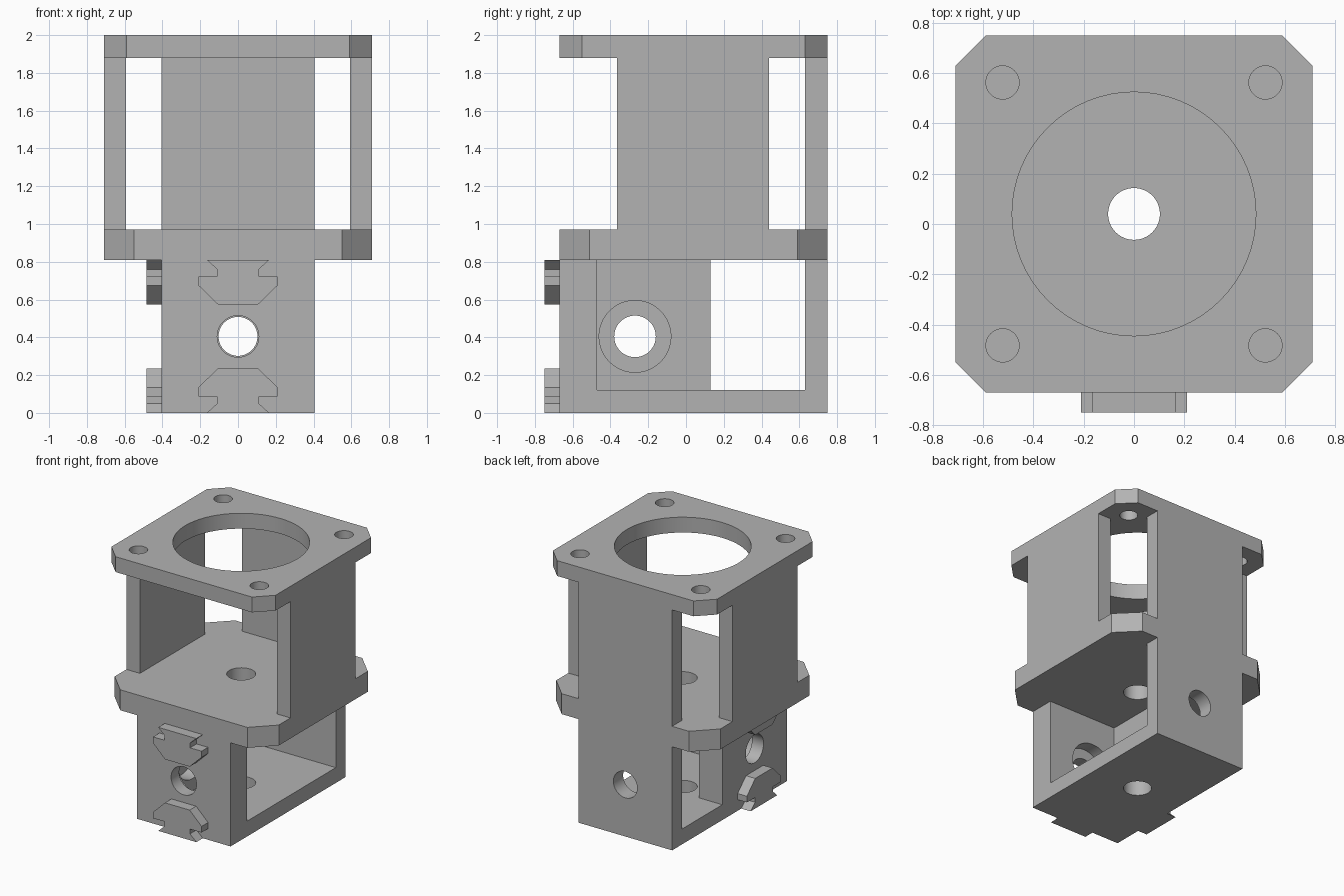
import bpy
import bmesh
import math
from mathutils import Matrix, Vector

cube = bpy.data.objects.get("Cube")
if cube:
    bpy.data.objects.remove(cube, do_unlink=True)

grey = bpy.data.materials.new("plain grey")
grey.use_nodes = True
colour = (0.45, 0.45, 0.45, 1)
grey.diffuse_color = colour
grey.node_tree.nodes["Principled BSDF"].inputs["Base Color"].default_value = colour

MID_Y = 0.04      # centre line of the square plates
HALF = 0.71       # half width of the plates
CORE = 0.405      # half width of the lower box
BACK = 0.75
FRONT = -0.67
DECK = 0.81       # underside of the middle plate


def add_object(name, bm):
    bmesh.ops.recalc_face_normals(bm, faces=bm.faces)
    mesh = bpy.data.meshes.new(name)
    bm.to_mesh(mesh)
    bm.free()
    mesh.materials.append(grey)
    obj = bpy.data.objects.new(name, mesh)
    bpy.context.collection.objects.link(obj)
    return obj


def prism(name, outline, depth, matrix=Matrix()):
    """Extrude a flat outline along local z, then place it."""
    bm = bmesh.new()
    face = bm.faces.new([bm.verts.new((u, v, 0)) for u, v in outline])
    side = bmesh.ops.extrude_face_region(bm, geom=[face])["geom"]
    moved = [g for g in side if isinstance(g, bmesh.types.BMVert)]
    bmesh.ops.translate(bm, verts=moved, vec=(0, 0, depth))
    bm.transform(matrix)
    return add_object(name, bm)


def box(name, x0, x1, y0, y1, z0, z1):
    return prism(name, [(x0, y0), (x1, y0), (x1, y1), (x0, y1)], z1 - z0,
                 Matrix.Translation((0, 0, z0)))


def plate(name, chamfer, z0, z1):
    a, b = HALF, HALF - chamfer
    corners = [(b, -a), (a, -b), (a, b), (b, a), (-b, a), (-a, b), (-a, -b), (-b, -a)]
    return prism(name, corners, z1 - z0, Matrix.Translation((0, MID_Y, z0)))


def drill(radius, start, end):
    """Cylindrical cutter between two points."""
    start, end = Vector(start), Vector(end)
    axis = end - start
    turn = axis.to_track_quat("Z", "Y").to_matrix().to_4x4()
    bm = bmesh.new()
    bmesh.ops.create_cone(bm, cap_ends=True, segments=64, radius1=radius, radius2=radius,
                          depth=axis.length,
                          matrix=Matrix.Translation((start + end) / 2) @ turn)
    cutter = add_object("drill_cutter", bm)
    cutter.hide_render = True
    return cutter


def combine(target, other, operation):
    mod = target.modifiers.new(operation.lower(), "BOOLEAN")
    mod.operation = operation
    mod.solver = "EXACT"
    mod.object = other
    bpy.context.view_layer.objects.active = target
    bpy.ops.object.modifier_apply(modifier=mod.name)
    bpy.data.objects.remove(other, do_unlink=True)


# Housing: plates and walls fused into one body
housing = box("housing", -CORE, CORE, FRONT, BACK, 0, 0.12)
walls = [
    box("back_wall", -CORE, CORE, 0.63, BACK, 0, 2),
    box("front_wall", -CORE, CORE, FRONT, -0.47, 0, 0.9),
    box("lower_side_wall", -CORE, -0.205, FRONT, 0.13, 0, 0.9),
    plate("middle_plate", 0.16, DECK, 0.97),
    plate("top_plate", 0.12, 1.88, 2),
]
for s in (-1, 1):
    x0, x1 = sorted((s * 0.593, s * HALF))
    walls.append(box("upper_side_wall", x0, x1, -0.365, 0.44, 0.9, 1.95))
for wall in walls:
    combine(housing, wall, "UNION")

# Holes: shaft, motor opening, screws and side ports
hole_z = DECK / 2
port_y = -0.27
cutters = [
    drill(0.103, (0, MID_Y, -0.1), (0, MID_Y, 1.1)),
    drill(0.485, (0, MID_Y, 1.8), (0, MID_Y, 2.1)),
    drill(0.11, (0, -0.8, hole_z), (0, -0.4, hole_z)),
    drill(0.19, (0, -0.57, hole_z), (0, -0.4, hole_z)),
    drill(0.103, (0, 0.5, hole_z), (0, 0.9, hole_z)),
    drill(0.11, (-0.5, port_y, hole_z), (-0.1, port_y, hole_z)),
    drill(0.19, (-0.305, port_y, hole_z), (-0.1, port_y, hole_z)),
]
for x in (-0.523, 0.523):
    for y in (-0.523, 0.523):
        cutters.append(drill(0.066, (x, MID_Y + y, 1.8), (x, MID_Y + y, 2.1)))
for cutter in cutters:
    combine(housing, cutter, "DIFFERENCE")

# Rail keys: mirrored upper and lower pairs on the front and one side
half_key = [(0.165, 0), (0.11, 0.05), (0.11, 0.087), (0.21, 0.087), (0.21, 0.135), (0.107, 0.235)]
key = half_key + [(-u, v) for u, v in reversed(half_key)]
upright = Matrix.Rotation(math.pi / 2, 4, "X")
front_place = Matrix.Translation((0, FRONT, 0)) @ upright
side_place = (Matrix.Translation((-CORE, port_y, 0))
              @ Matrix.Rotation(-math.pi / 2, 4, "Z") @ upright)
for label, place in (("front", front_place), ("side", side_place)):
    prism(label + "_lower_key", key, 0.08, place)
    prism(label + "_upper_key", [(u, DECK - v) for u, v in key], 0.08, place)

# Smooth hole walls, crisp edges
bpy.ops.object.select_all(action="DESELECT")
housing.select_set(True)
bpy.context.view_layer.objects.active = housing
bpy.ops.object.shade_smooth_by_angle(angle=math.radians(30))
